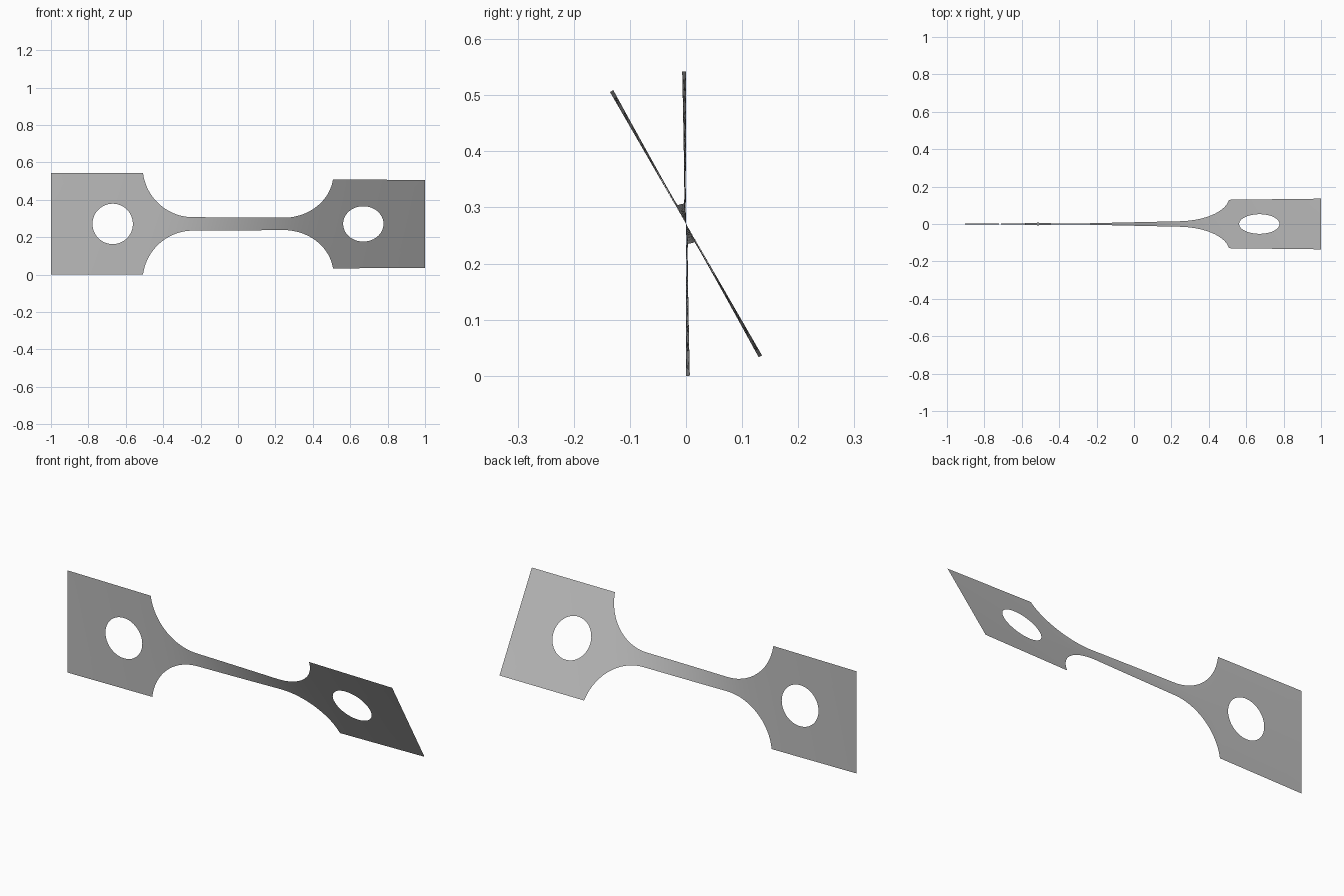
import bpy, bmesh, math

cube = bpy.data.objects.get("Cube")
if cube:
    bpy.data.objects.remove(cube, do_unlink=True)

HALF = 0.271          # half height of the grip plates
NECK = 0.036          # half height of the neck
FILLET = 0.27         # radius of the fillets
NECK_END = 0.24       # where the fillets start
GRIP_IN = NECK_END + math.sqrt(FILLET**2 - (NECK + FILLET - HALF)**2)
HOLE_X, HOLE_R = 0.67, 0.108
TWIST = math.radians(30)
ROWS, COLS, RINGS = 24, 80, 5


def half_height(x):
    d = abs(x) - NECK_END
    if d <= 0:
        return NECK
    if d >= GRIP_IN - NECK_END:
        return HALF
    return NECK + FILLET - math.sqrt(FILLET**2 - d**2)


# Twist builds up fastest where the strip is narrow
STEPS = 800
total = [0.0]
for k in range(STEPS):
    total.append(total[-1] + half_height(-1 + 2 * (k + 0.5) / STEPS) ** -1.25)


def twist(x):
    f = min(max((x + 1) / 2 * STEPS, 0), STEPS - 1e-6)
    k = int(f)
    return TWIST * (total[k] + (total[k + 1] - total[k]) * (f - k)) / total[-1]


bm = bmesh.new()


def skin(rows):
    """Join successive rows of flat (x, z) points with quads."""
    verts = [[bm.verts.new((x, 0, z)) for x, z in row] for row in rows]
    for a, b in zip(verts, verts[1:]):
        for i in range(len(a) - 1):
            bm.faces.new((a[i], a[i + 1], b[i + 1], b[i]))


# Neck with fillets; columns crowd towards the steep fillet ends
neck = []
for c in range(COLS + 1):
    x = GRIP_IN * math.sin(math.pi * (c / COLS - 0.5))
    h = half_height(x)
    neck.append([(x, h * (2 * r / ROWS - 1)) for r in range(ROWS + 1)])
skin(neck)

# Grip plates: rings running from the round hole out to the rectangle
corners = [(GRIP_IN, -HALF), (GRIP_IN, HALF), (1, HALF), (1, -HALF), (GRIP_IN, -HALF)]
border = []
for (x0, z0), (x1, z1) in zip(corners, corners[1:]):
    border += [(x0 + (x1 - x0) * i / ROWS, z0 + (z1 - z0) * i / ROWS) for i in range(ROWS)]
border.append(corners[0])
for side in (-1, 1):
    rings = []
    for k in range(RINGS + 1):
        t = k / RINGS
        ring = []
        for x, z in border:
            a = math.atan2(z, x - HOLE_X)
            hx, hz = HOLE_X + HOLE_R * math.cos(a), HOLE_R * math.sin(a)
            ring.append((side * (hx + (x - hx) * t), hz + (z - hz) * t))
        rings.append(ring)
    skin(rings)

bmesh.ops.remove_doubles(bm, verts=bm.verts, dist=1e-5)
bmesh.ops.recalc_face_normals(bm, faces=bm.faces)

# Twist the flat sheet about its long axis and lift it to the ground
for v in bm.verts:
    a, s = twist(v.co.x), v.co.z
    v.co.y = -s * math.sin(a)
    v.co.z = HALF + s * math.cos(a)
if sum(f.normal.y for f in bm.faces) > 0:
    bmesh.ops.reverse_faces(bm, faces=bm.faces)

mesh = bpy.data.meshes.new("twisted_strip")
bm.to_mesh(mesh)
bm.free()
strip = bpy.data.objects.new("twisted_strip", mesh)
bpy.context.collection.objects.link(strip)

grey = bpy.data.materials.new("light_grey")
grey.use_nodes = True
grey.diffuse_color = (0.5, 0.5, 0.5, 1)
grey.node_tree.nodes["Principled BSDF"].inputs["Base Color"].default_value = (0.5, 0.5, 0.5, 1)
mesh.materials.append(grey)

bpy.context.view_layer.objects.active = strip
strip.select_set(True)
bpy.ops.object.shade_smooth_by_angle()
